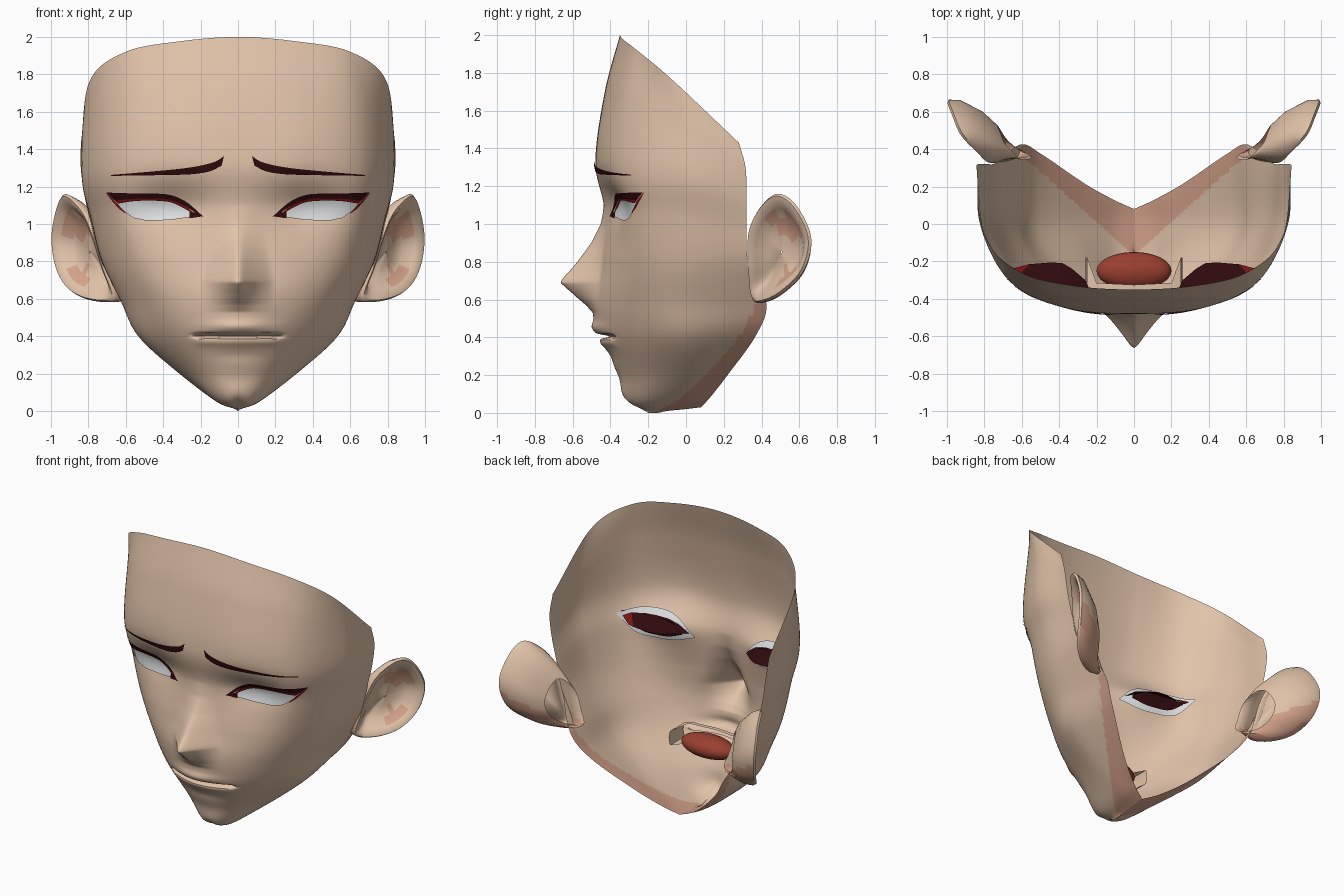
import bpy, bmesh, math
from mathutils import Vector as V
from mathutils.bvhtree import BVHTree

if "Cube" in bpy.data.objects:
    bpy.data.objects.remove(bpy.data.objects["Cube"])


def material(name, r, g, b):
    m = bpy.data.materials.new(name)
    m.diffuse_color = (r, g, b, 1)
    m.use_nodes = True
    m.node_tree.nodes["Principled BSDF"].inputs["Base Color"].default_value = m.diffuse_color
    return m


SKIN = material("skin", 0.76, 0.55, 0.40)
SHADE = material("pink skin", 0.68, 0.37, 0.26)
DARK = material("dark maroon", 0.028, 0.003, 0.004)
RED = material("lash red", 0.20, 0.006, 0.006)
WHITE = material("eye white", 0.76, 0.77, 0.78)
MOUTH = material("mouth red", 0.33, 0.05, 0.03)


def make(name, verts, faces, mats, rule=None, mirror=True, angle=50):
    me = bpy.data.meshes.new(name)
    me.from_pydata([tuple(v) for v in verts], [], faces)
    for m in mats:
        me.materials.append(m)
    me.update()
    if rule:
        for p in me.polygons:
            p.material_index = rule(p.center, p.normal, p.index)
    me.shade_smooth()
    me.set_sharp_from_angle(angle=math.radians(angle))
    ob = bpy.data.objects.new(name, me)
    bpy.context.collection.objects.link(ob)
    if mirror:
        md = ob.modifiers.new("mirror", 'MIRROR')
        md.use_clip = True
        md.merge_threshold = 0.0005
    return ob


def spline(a, b, c, d, t):
    return 0.5 * (2 * b + (c - a) * t + (2 * a - 5 * b + 4 * c - d) * t * t
                  + (3 * b - a - 3 * c + d) * t ** 3)


def along(pts, n, mirrored=False):
    """Smooth open curve through pts, n steps per span."""
    first = V((-pts[1].x, pts[1].y, pts[1].z)) if mirrored else 2 * pts[0] - pts[1]
    p = [first] + pts + [2 * pts[-1] - pts[-2]]
    out = [spline(*p[i:i + 4], k / n) for i in range(len(p) - 3) for k in range(n)]
    return out + [pts[-1]]


def lerp_table(table, z):
    for (z0, a), (z1, b) in zip(table, table[1:]):
        if z0 <= z <= z1:
            return a + (b - a) * (z - z0) / (z1 - z0)
    return 0


def grid_faces(rows, cols):
    return [(i * cols + j, (i + 1) * cols + j, (i + 1) * cols + j + 1, i * cols + j + 1)
            for i in range(rows - 1) for j in range(cols - 1)]


# Face shell: rows from the top rim to the chin, centre front to back edge
ROWS = [
    [-.35, 2.0, .32, -.33, 1.975, .60, -.26, 1.92, .79, -.08, 1.77, .84, .28, 1.43],
    [-.43, 1.7, .36, -.40, 1.69, .65, -.28, 1.65, .815, -.01, 1.52, .84, .315, 1.30],
    [-.48, 1.33, .36, -.45, 1.33, .66, -.31, 1.30, .82, 0, 1.25, .82, .32, 1.15],
    [-.435, 1.08, .32, -.37, 1.08, .62, -.28, 1.07, .77, 0, 1.05, .785, .32, 1.0],
    [-.46, .8, .32, -.40, .8, .57, -.26, .8, .71, 0, .8, .73, .33, .8],
    [-.50, .6, .28, -.42, .6, .49, -.26, .6, .62, 0, .59, .605, .425, .58],
    [-.46, .41, .22, -.40, .41, .40, -.24, .40, .53, 0, .40, .49, .37, .41],
    [-.36, .2, .14, -.32, .2, .25, -.20, .2, .325, 0, .21, .27, .22, .2],
    [-.325, .08, .06, -.29, .055, .11, -.20, .05, .135, 0, .07, .11, .13, .085],
    [-.20, 0, 0, -.15, 0, 0, -.10, .01, 0, 0, .02, 0, .08, .03]]
NOSE = [(.53, 0), (.57, .03), (.63, .10), (.69, .18), (.71, .175), (.8, .115),
        (.9, .055), (1.0, .015), (1.1, 0)]


def bump(v, mid, size):
    return math.exp(-((v - mid) / size) ** 2)


def detail(p):
    """Nose, lips and eye sockets pushed into the smooth shell."""
    x, z = abs(p.x), p.z
    if p.y > 0:
        return p
    w = 0.18 - 0.07 * max(0, min(1, (z - .7) / .35))
    dy = -lerp_table(NOSE, z) * max(0, 1 - (math.sqrt(x * x + .0002) - .014) / w) ** 1.5
    lip = 1 / (1 + math.exp((x - .225) / .012))
    dy += lip * (.065 * bump(z, .405, .009) - .010 * bump(z, .37, .022))
    dy -= .025 * bump(z, .45, .035) * bump(x, 0, .16)
    dy += .01 * bump(z, .3, .04) * bump(x, 0, .15)
    dy += .025 * bump(z, 1.09, .09) * bump(x, .40, .2)
    return V((p.x, p.y + dy, z))


ctrl = [[V((0, r[0], r[1]))] + [V(r[k:k + 3]) for k in range(2, 14, 3)] for r in ROWS]
columns = [along([row[j] for row in ctrl], 26) for j in range(5)]
verts, NC = [], 20 * 4 + 1
for i in range(len(columns[0])):
    verts += [detail(p) for p in along([c[i] for c in columns], 20, True)]
faces = grid_faces(len(columns[0]), NC)
tree = BVHTree.FromPolygons(verts, faces)


def under_jaw(c, n, i):
    return int(c.z < .58 and c.y > .9 * c.x - .17 and n.z < 0.1)


face = make("face", verts, faces, [SKIN, SHADE], under_jaw)

# Eye opening cut out of the face
OPENING = [(.22, 1.045), (.30, 1.115), (.37, 1.15), (.55, 1.158), (.68, 1.156),
           (.62, 1.08), (.56, 1.035), (.49, 1.02), (.36, 1.024)]
bm = bmesh.new()
bm.from_mesh(face.data)


def near_eye():
    return [f for f in bm.faces if .15 < f.calc_center_median().x < .75
            and .98 < f.calc_center_median().z < 1.2 and f.calc_center_median().y < -.1]


sides = [(V((a[0], 0, a[1])), V((a[1] - b[1], 0, b[0] - a[0])).normalized())
         for a, b in zip(OPENING, OPENING[1:] + OPENING[:1])]
for co, no in sides:
    fs = near_eye()
    geom = set(fs) | {e for f in fs for e in f.edges} | {v for f in fs for v in f.verts}
    bmesh.ops.bisect_plane(bm, geom=list(geom), dist=1e-5, plane_co=co, plane_no=no)
gone = [f for f in near_eye()
        if all((f.calc_center_median() - co).dot(no) < 1e-6 for co, no in sides)]
bmesh.ops.delete(bm, geom=gone, context='FACES')
bm.to_mesh(face.data)
bm.free()


def surface(x, z, off):
    hit = tree.ray_cast(V((x, -2, z)), V((0, 1, 0)))[0]
    return V((x, (hit.y if hit else -.2) + off, z))


def sheet(name, top, bottom, off, mat):
    """Plate between two chains of (x, z), laid along the face surface."""
    a, b = (along([V((x, 0, z)) for x, z in c], 6) for c in (top, bottom))
    vs = []
    for k in range(6):
        for p, q in zip(a, b):
            m = p.lerp(q, k / 5)
            vs.append(surface(m.x, m.z, off))
    return make(name, vs, grid_faces(6, len(a)), [mat])


# Eyebrows, lashes, eye whites and the dark iris plates behind them
sheet("eyebrow", [(.075, 1.362), (.13, 1.33), (.25, 1.303), (.42, 1.284), (.68, 1.262)],
      [(.088, 1.312), (.15, 1.282), (.25, 1.266), (.42, 1.261), (.68, 1.257)], -.008, DARK)
sheet("upper_lash", [(.185, 1.04), (.28, 1.12), (.38, 1.158), (.55, 1.163), (.705, 1.168)],
      [(.20, 1.04), (.29, 1.10), (.38, 1.132), (.53, 1.136), (.66, 1.125)], -.006, DARK)
sheet("lash_edge", [(.23, 1.055), (.29, 1.10), (.38, 1.134), (.53, 1.138), (.67, 1.135)],
      [(.235, 1.05), (.30, 1.09), (.38, 1.120), (.53, 1.124), (.64, 1.110)], -.003, RED)
sheet("lash_corner", [(.185, 1.042), (.21, 1.055), (.235, 1.062), (.26, 1.066)],
      [(.185, 1.04), (.21, 1.038), (.235, 1.034), (.26, 1.03)], -.004, DARK)
sheet("lower_lash_corner", [(.705, 1.166), (.67, 1.132), (.63, 1.09), (.60, 1.06)],
      [(.705, 1.164), (.675, 1.125), (.637, 1.083), (.603, 1.056)], -.004, RED)
sheet("eye_white", [(.20, 1.05), (.29, 1.14), (.40, 1.185), (.56, 1.185), (.69, 1.15)],
      [(.20, 1.04), (.33, 1.005), (.45, 1.0), (.58, 1.02), (.69, 1.14)], .014, WHITE)
sheet("iris", [(.27, 1.08), (.34, 1.13), (.42, 1.145), (.53, 1.145), (.62, 1.12)],
      [(.27, 1.06), (.35, 1.035), (.43, 1.03), (.53, 1.04), (.62, 1.10)], .028, DARK)

# Lash shelf sloping back into the head behind each eye
xs = (.23, .3, .38, .46, .54, .62, .66)
front = [surface(x, z, .018) for x, z in zip(xs, (1.07, 1.12, 1.145, 1.15, 1.15, 1.145, 1.13))]
back = [V((x, y, 1.085)) for x, y in zip((.26, .33, .38, .44, .50, .56, .60),
                                         (-.30, -.24, -.21, -.205, -.21, -.215, -.225))]
make("lash_shelf", front + back, grid_faces(2, 7), [DARK, RED], lambda c, n, i: int(i > 4))

# Mouth lining: a flattened red bowl with skin lips folded in around it
cav = []
for i in range(13):
    for j in range(25):
        a, b = math.pi * i / 12, math.pi * (j / 24 - .5)
        cav.append(V((.2 * math.sin(a) * math.cos(b), -.25 + .1 * math.sin(a) * math.sin(b),
                      .385 + .075 * math.cos(a))))
make("mouth_cavity", cav, grid_faces(13, 25), [MOUTH])
loop = [(0, .47), (.2, .465), (.25, .45), (.26, .40), (.25, .35), (.2, .325), (0, .32)]
fold = []
for depth in (0, .5, 1):
    for x, z in loop:
        reach = .03 + (.13 if x > .22 else 0)
        fold.append(V((x, -.355 + depth * reach + .25 * x * x, z)))
make("inner_lip", fold, grid_faces(3, len(loop)), [SKIN])

# Ears: rim curve swept into a cupped front and a tapering back
RIM = [(.77, .33, .95), (.83, .385, 1.08), (.92, .48, 1.16), (.965, .58, 1.10),
       (.995, .66, .93), (.97, .625, .76), (.90, .52, .645), (.78, .42, .59),
       (.66, .35, .60), (.71, .33, .76)]
rim = [V(p) for p in RIM]
N = len(rim)
curve = [spline(*(rim[(i + k) % N] for k in (-1, 0, 1, 2)), t / 5)
         for i in range(N) for t in range(5)]
mid, out = V((.84, .47, .85)), V((.82, -.57, 0))
root = V((.66, .41, .76))
RINGS = [(mid, .02, -.06), (mid, .3, -.07), (mid, .58, -.06), (mid, .76, -.015),
         (mid, .88, .008), (mid, .96, .010), (mid, 1.0, -.005),
         (mid.lerp(root, .15), .95, -.035), (mid.lerp(root, .6), .74, -.045), (root, .55, -.02)]
ear = [c + (p - mid) * s + out * d for c, s, d in RINGS for p in curve]
M = len(curve)
ear_faces = [(i * M + j, (i + 1) * M + j, (i + 1) * M + (j + 1) % M, i * M + (j + 1) % M)
             for i in range(len(RINGS) - 1) for j in range(M)]


def ear_shade(c, n, i):
    ring = i // M
    if ring >= 6:
        return int(c.z < .76 + .5 * (c.x - .8))
    return int(ring in (1, 2) and (.92 < c.z < 1.05 or .68 < c.z < .77) and c.x > .8)


make("ear", ear, ear_faces, [SKIN, SHADE], ear_shade)
